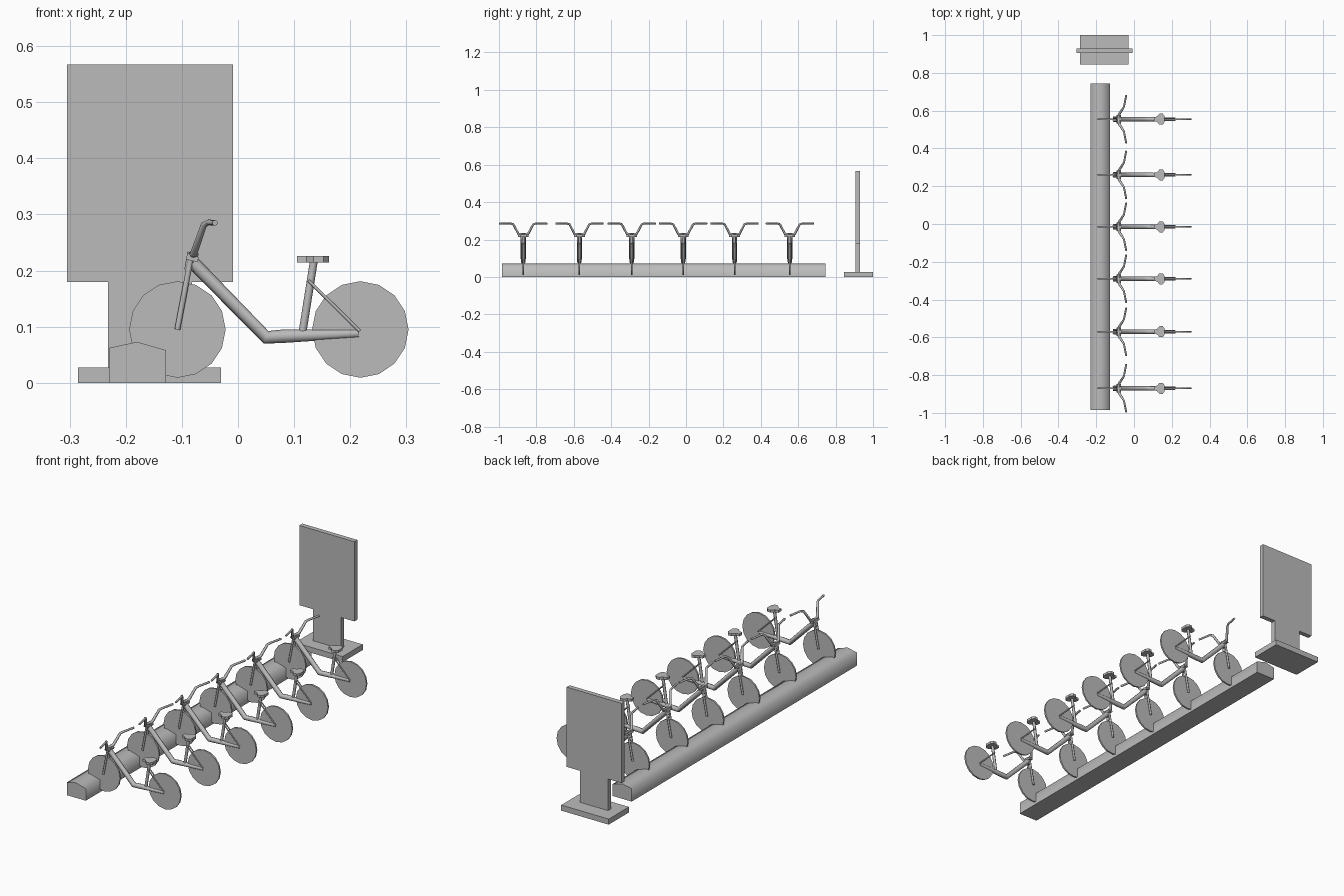
import bpy, bmesh, math
from mathutils import Matrix, Vector

cube = bpy.data.objects.get("Cube")
if cube:
    bpy.data.objects.remove(cube, do_unlink=True)

GREY = (0.5, 0.5, 0.5, 1)
grey = bpy.data.materials.new("plain grey")
grey.use_nodes = True
grey.diffuse_color = GREY
grey.node_tree.nodes["Principled BSDF"].inputs["Base Color"].default_value = GREY


def add(name, mesh, smooth=None):
    """Link a mesh as an object, optionally smoothed below an angle."""
    mesh.materials.clear()
    mesh.materials.append(grey)
    if smooth:
        for p in mesh.polygons:
            p.use_smooth = True
        mesh.set_sharp_from_angle(angle=math.radians(smooth))
    ob = bpy.data.objects.new(name, mesh)
    bpy.context.collection.objects.link(ob)
    return ob


def prism(name, points, offset, smooth=None):
    """Extrude a closed outline along an offset vector."""
    bm = bmesh.new()
    face = bm.faces.new([bm.verts.new(p) for p in points])
    ext = bmesh.ops.extrude_face_region(bm, geom=[face])
    verts = [v for v in ext["geom"] if isinstance(v, bmesh.types.BMVert)]
    bmesh.ops.translate(bm, verts=verts, vec=offset)
    bmesh.ops.recalc_face_normals(bm, faces=bm.faces)
    mesh = bpy.data.meshes.new(name)
    bm.to_mesh(mesh)
    bm.free()
    return add(name, mesh, smooth)


def box(name, x0, x1, y0, y1, z0, z1):
    return prism(name, [(x0, y0, z0), (x1, y0, z0), (x1, y1, z0), (x0, y1, z0)],
                 (0, 0, z1 - z0))


def tube(name, points, radii):
    """Round tube through points, with a radius at each one."""
    curve = bpy.data.curves.new(name, "CURVE")
    curve.dimensions = "3D"
    curve.bevel_depth = 1
    curve.bevel_resolution = 2
    curve.use_fill_caps = True
    line = curve.splines.new("POLY")
    line.points.add(len(points) - 1)
    for pt, co, r in zip(line.points, points, radii):
        pt.co = (*co, 1)
        pt.radius = r
    temp = bpy.data.objects.new(name + "_path", curve)
    bpy.context.collection.objects.link(temp)
    graph = bpy.context.evaluated_depsgraph_get()
    mesh = bpy.data.meshes.new_from_object(temp.evaluated_get(graph))
    bpy.data.objects.remove(temp)
    return add(name, mesh, 50)


def wheel(name, x):
    bm = bmesh.new()
    bmesh.ops.create_cone(bm, cap_ends=True, segments=16, radius1=0.086,
                          radius2=0.086, depth=0.008)
    bm.transform(Matrix.Translation((x, 0, 0.095)) @ Matrix.Rotation(math.pi / 2, 4, "X"))
    mesh = bpy.data.meshes.new(name)
    bm.to_mesh(mesh)
    bm.free()
    return add(name, mesh)


# Docking rail
rail = [(-0.23, 0), (-0.128, 0), (-0.128, 0.058), (-0.18, 0.073), (-0.23, 0.062)]
prism("docking_rail", [(x, -0.985, z) for x, z in rail], (0, 1.73, 0), 80)

# Information sign: base, then post and panel as one outline
box("sign_base", -0.285, -0.03, 0.845, 1.0, 0, 0.027)
half = [(0.075, 0.02), (0.075, 0.18), (0.148, 0.18), (0.148, 0.567)]
outline = half + [(-x, z) for x, z in reversed(half)]
prism("sign_panel", [(x - 0.157, 0.906, z) for x, z in outline], (0, 0.023, 0))

# First bicycle, centred on y = 0
bike = [wheel("front_wheel", -0.108), wheel("rear_wheel", 0.218)]
bike.append(tube("frame_tube",
                 [(-0.08, 0, 0.214), (0.05, 0, 0.081), (0.08, 0, 0.083), (0.215, 0, 0.088)],
                 [0.012, 0.012, 0.012, 0.008]))
bike.append(tube("seat_post", [(0.115, 0, 0.09), (0.135, 0, 0.216)], [0.007] * 2))

# Fork crown and handlebar clamp
bike.append(tube("head_tube", [(-0.086, 0, 0.2), (-0.08, 0, 0.232)], [0.01] * 2))
crown = [(-0.093, 0.22), (-0.072, 0.215), (-0.07, 0.224), (-0.09, 0.231)]
bike.append(prism("fork_crown", [(x, -0.022, z) for x, z in crown], (0, 0.044, 0)))

for side, s in (("left", -1), ("right", 1)):
    bike.append(tube(side + "_fork_blade",
                     [(-0.108, s * 0.009, 0.095), (-0.084, s * 0.009, 0.222)],
                     [0.005] * 2))
    bike.append(tube(side + "_seat_stay",
                     [(0.126, s * 0.006, 0.182), (0.217, s * 0.007, 0.092)],
                     [0.0028] * 2))
    bike.append(tube(side + "_handlebar",
                     [(-0.082, 0, 0.227), (-0.079, s * 0.026, 0.23),
                      (-0.061, s * 0.053, 0.281), (-0.053, s * 0.066, 0.286),
                      (-0.041, s * 0.128, 0.285)],
                     [0.007, 0.007, 0.006, 0.005, 0.005]))

# Saddle, narrow at the nose
half = [(0.105, 0.011), (0.122, 0.014), (0.135, 0.029), (0.152, 0.029), (0.162, 0.016)]
outline = half + [(x, -y) for x, y in reversed(half)]
saddle = prism("saddle", [(x, y, 0.214) for x, y in outline], (0, 0, 0.012))
bike.append(saddle)

# Row of bicycles sharing the same meshes
rows = [0.555, 0.26, -0.015, -0.29, -0.57, -0.87]
for part in bike:
    part.location.y = rows[0]
    for y in rows[1:]:
        copy = part.copy()
        copy.location = Vector((0, y, 0))
        bpy.context.collection.objects.link(copy)
